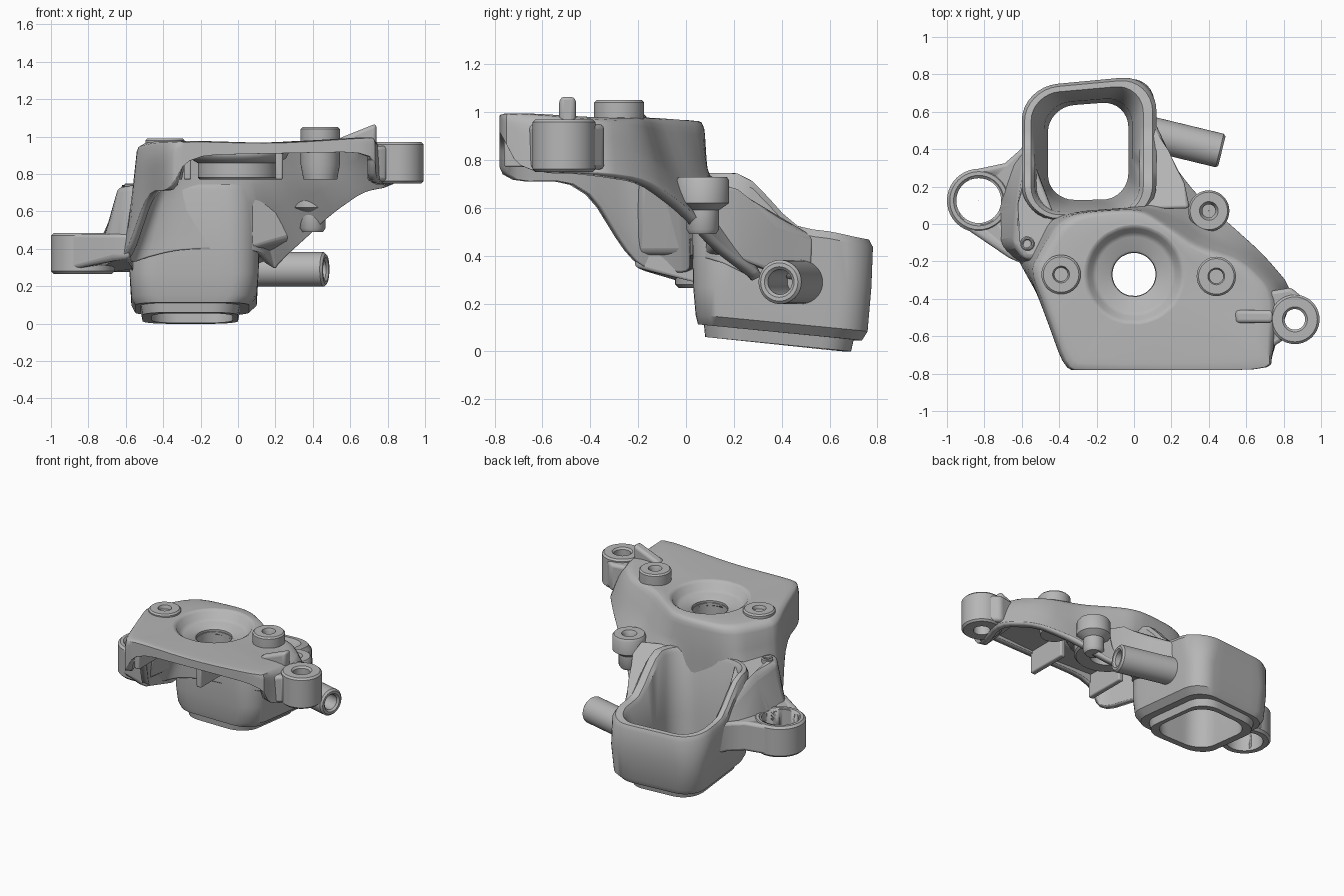
import bpy, bmesh, math
from mathutils import Vector

if "Cube" in bpy.data.objects:
    bpy.data.objects.remove(bpy.data.objects["Cube"])

metal = bpy.data.materials.new("cast_grey")
metal.use_nodes = True
grey = (0.47, 0.47, 0.47, 1)
metal.diffuse_color = grey
metal.node_tree.nodes["Principled BSDF"].inputs["Base Color"].default_value = grey


def finish(name, bm, fix_normals=True, angle=35):
    if fix_normals:
        bmesh.ops.recalc_face_normals(bm, faces=bm.faces)
    mesh = bpy.data.meshes.new(name)
    bm.to_mesh(mesh)
    bm.free()
    mesh.materials.append(metal)
    obj = bpy.data.objects.new(name, mesh)
    bpy.context.collection.objects.link(obj)
    bpy.ops.object.select_all(action="DESELECT")
    obj.select_set(True)
    bpy.context.view_layer.objects.active = obj
    bpy.ops.object.shade_smooth_by_angle(angle=math.radians(angle))
    return obj


def loft(bm, rings, closed=False):
    """Skin closed rings of equal length; closed joins the last to the first."""
    rows = [[bm.verts.new(p) for p in ring] for ring in rings]
    pairs = list(zip(rows, rows[1:]))
    if closed:
        pairs.append((rows[-1], rows[0]))
    for a, b in pairs:
        n = len(a)
        for i in range(n):
            j = (i + 1) % n
            bm.faces.new((a[i], a[j], b[j], b[i]))


def lathe(name, base, profile, axis=(0, 0, 1), n=40):
    """Revolve a closed (radius, height) profile about an axis."""
    turn = Vector(axis).to_track_quat("Z", "Y")
    bm = bmesh.new()
    loft(bm, [[Vector(base) + turn @ Vector((r * math.cos(math.tau * i / n),
                                            r * math.sin(math.tau * i / n), h))
               for i in range(n)] for r, h in profile], closed=True)
    return finish(name, bm)


def collar(name, base, r, hole, h, axis=(0, 0, 1), b=0.012):
    return lathe(name, base, [(r - b, 0), (r, b), (r, h - b), (r - b, h),
                              (hole + b, h), (hole, h - b), (hole, 0)], axis)


def block(name, bottom, top, bevel=0.02):
    """Solid between two matching outlines, with rounded edges."""
    bm = bmesh.new()
    loft(bm, [bottom, top])
    bmesh.ops.holes_fill(bm, edges=bm.edges)
    obj = finish(name, bm)
    mod = obj.modifiers.new("round_edges", "BEVEL")
    mod.width, mod.segments = bevel, 3
    return obj


def prism(name, points, low, high, bevel=0.02):
    return block(name, [(x, y, low) for x, y in points], [(x, y, high) for x, y in points], bevel)


def cut(obj, cutter):
    mod = obj.modifiers.new("hole", "BOOLEAN")
    mod.operation, mod.solver, mod.object = "DIFFERENCE", "EXACT", cutter


def round_path(points, closed, ratio):
    """Two passes of corner cutting."""
    for _ in range(2):
        pairs = list(zip(points, points[1:] + points[:1]))
        new = [] if closed else [points[0]]
        for a, b in pairs if closed else pairs[:-1]:
            new += [a.lerp(b, ratio), a.lerp(b, 1 - ratio)]
        points = new if closed else new + [points[-1]]
    return points


def ramp(table, t):
    for (a, u), (b, v) in zip(table, table[1:]):
        if t <= b:
            f = max(0, (t - a) / (b - a))
            f = f * f * (3 - 2 * f)
            return u + (v - u) * f
    return table[-1][1]


# Main shell: plate edge, shoulder and skirt edge around the outline
columns = [
    ((-.35, -.78, .98), (-.37, -.78, .9), (-.37, -.78, .71)),
    ((-.25, -.78, .98), (-.26, -.78, .95), (-.26, -.78, .9)),
    ((.2, -.78, .965), (.2, -.78, .95), (.2, -.78, .91)),
    ((.72, -.78, 1.0), (.73, -.78, .98), (.73, -.78, .92)),
    ((.72, -.68, 1.0), (.74, -.69, .95), (.74, -.69, .75)),
    ((.73, -.36, .98), (.8, -.37, .9), (.86, -.36, .75)),
    ((.57, -.2, .98), (.62, -.16, .84), (.69, -.16, .72)),
    ((.34, -.13, .98), (.39, -.06, .76), (.5, .01, .6)),
    ((.2, -.03, .97), (.24, .05, .72), (.33, .16, .43)),
    ((.07, .06, .96), (.1, .09, .74), (.18, .36, .29)),
    ((-.03, .08, .96), (-.01, .09, .75), (.07, .09, .4)),
    ((-.31, .06, .96), (-.3, .07, .75), (-.3, .06, .4)),
    ((-.41, -.01, .96), (-.43, .03, .75), (-.57, .06, .34)),
    ((-.49, -.14, .96), (-.51, -.12, .75), (-.65, -.12, .35)),
    ((-.55, -.25, .965), (-.57, -.24, .78), (-.6, -.23, .37)),
    ((-.46, -.47, .98), (-.48, -.48, .87), (-.48, -.44, .71)),
]
edge, shoulder, skirt = [round_path([Vector(c[k]) for c in columns], True, .2) for k in range(3)]
dish = Vector((0, -.27, 0))
profiles = []
for p, m, low in zip(edge, shoulder, skirt):
    d = p - dish
    d.z = 0
    d.normalize()
    bowl = [dish + d * r + Vector((0, 0, z)) for r, z in
            ((.115, .85), (.118, .885), (.13, .895), (.2, .9), (.225, .915), (.245, .955), (.265, .968))]
    profiles.append(bowl[:-1] + round_path([bowl[-1], p, m, low], False, .15))
bm = bmesh.new()
loft(bm, list(zip(*profiles)))
bm.normal_update()
if sum(f.normal.z * f.calc_area() for f in bm.faces) < 0:
    bmesh.ops.reverse_faces(bm, faces=bm.faces)
shell = finish("main_shell", bm, False, 45)
solid = shell.modifiers.new("wall", "SOLIDIFY")
solid.thickness, solid.offset = 0.045, -1

# Hub ring below the dish
collar("hub", (0, -.27, .77), .215, .115, .11)


# Rectangular duct with tilted foot and falling rim
def foot(y):
    return .068 - .1 * y


def rim(y):
    return ramp([(.2, .745), (.5, .51), (.8, .465)], y)


def duct_ring(x0, x1, y0, y1, height, corner=.14, steps=8):
    sides = []
    for cx, cy, q in ((x1, y1, 0), (x0, y1, 1), (x0, y0, 2), (x1, y0, 3)):
        ox = cx + (corner if q in (1, 2) else -corner)
        oy = cy + (corner if q > 1 else -corner)
        for i in range(steps + 1):
            a = (q + i / steps) * math.pi / 2
            sides.append((ox + corner * math.cos(a), oy + corner * math.sin(a)))
    pts = []
    for (x, y), (u, v) in zip(sides, sides[1:] + sides[:1]):
        cuts = 6 if math.hypot(u - x, v - y) > .1 else 1
        pts += [(x + (u - x) * k / cuts, y + (v - y) * k / cuts) for k in range(cuts)]
    # the back wall runs slightly askew
    return [(x, y + .14 * (x + .14) * max(0, y - .1), height(y)) for x, y in pts]


bm = bmesh.new()
loft(bm, [
    duct_ring(-.46, -.03, .13, .65, foot),
    duct_ring(-.51, 0, .08, .69, foot),
    duct_ring(-.52, .01, .075, .7, lambda y: foot(y) + .05),
    duct_ring(-.55, .06, .05, .73, lambda y: foot(y) + .05),
    duct_ring(-.57, .1, .04, .75, lambda y: foot(y) + .09),
    duct_ring(-.58, .11, .03, .765, lambda y: .27),
    duct_ring(-.6, .12, .02, .775, lambda y: rim(y) - .03, .19),
    duct_ring(-.585, .1, .03, .76, rim, .18),
    duct_ring(-.55, .05, .05, .73, rim, .15),
    duct_ring(-.53, .03, .065, .715, lambda y: rim(y) - .03),
    duct_ring(-.48, -.01, .11, .67, lambda y: .3),
], closed=True)
finish("duct", bm)

# Wall spreading from the duct towards the side boss
block("duct_side_wall",
      [(.06, .08, .4), (.28, .13, .46), (.26, .24, .37), (.18, .38, .32), (.11, .53, .28), (.07, .5, .28)],
      [(.06, .08, .75), (.3, .08, .71), (.27, .22, .69), (.19, .38, .54), (.115, .54, .48), (.07, .5, .5)])

# Arm, sloping shelf and large ear
ear_x, ear_y = -.83, .125
hole = lathe("ear_cutter", (ear_x, ear_y, .1),
             [(.001, 0), (.12, 0), (.12, .7), (.001, .7)])
hole.hide_render = True
hole.hide_viewport = True
arm_plan = [(-.58, -.22), (-.56, .05), (-.57, .47), (-.605, .4), (-.69, .325),
            (-.88, .285), (-.95, .01), (-.67, -.18)]
arm = block("ear_arm", [(x, y, .35 if y < -.1 else .275) for x, y in arm_plan],
            [(x, y, .48) for x, y in arm_plan])
shelf = block("shelf",
              [(-.57, -.22, .4), (-.52, .05, .4), (-.57, .44, .4), (-.67, .33, .4),
               (-.75, .1, .4), (-.73, -.12, .4), (-.63, -.2, .4)],
              [(-.48, -.2, .74), (-.42, .055, .745), (-.57, .42, .54), (-.59, .3, .61),
               (-.62, .1, .71), (-.645, -.1, .735), (-.59, -.19, .74)], .035)
cut(arm, hole)
cut(shelf, hole)
collar("large_ear", (ear_x, ear_y, .265), .17, .12, .22, b=.015)
collar("shelf_boss", (-.57, -.105, .69), .038, .02, .06, b=.006)

# Small ear at the other side with its web and fin
collar("small_ear", (.86, -.51, .75), .132, .055, .22)
prism("small_ear_web", [(.69, -.67), (.73, -.665), (.8, -.62), (.78, -.5), (.83, -.43),
                        (.91, -.4), (.84, -.34), (.72, -.36)], .76, .95)
fin_side = ((.54, .95), (.74, .95), (.74, 1.07), (.54, .99))
block("fin", [(x, -.53, z) for x, z in fin_side], [(x, -.46, z) for x, z in fin_side], .025)

# Bolt bosses on the plate, with blind sockets
for name, x, y, top in (("right_bolt_boss", -.39, -.27, .99), ("left_bolt_boss", .44, -.28, 1.05)):
    lathe(name, (x, y, 0), [(.001, .77), (.09, .77), (.105, .85), (.105, top - .01), (.095, top),
                            (.045, top), (.037, top - .02), (.037, top - .2), (.001, top - .2)])

# Stepped side boss
lathe("side_boss", (.4, .07, 0), [(.001, .49), (.055, .49), (.068, .51), (.068, .59), (.11, .62),
                                  (.11, .715), (.1, .73), (.05, .73), (.035, .7),
                                  (.035, .62), (.001, .62)])

# Outlet pipe
start, end = Vector((.07, .487, .29)), Vector((.47, .39, .29))
collar("outlet_pipe", start, .092, .052, (end - start).length, end - start)

# Ribs below the front of the plate
for side, x in (("right", -.27), ("left", .22)):
    prism(side + "_under_rib", [(x - .02, -.76), (x + .02, -.76),
                                (x + .02, -.45), (x - .02, -.45)], .77, .94, .01)
